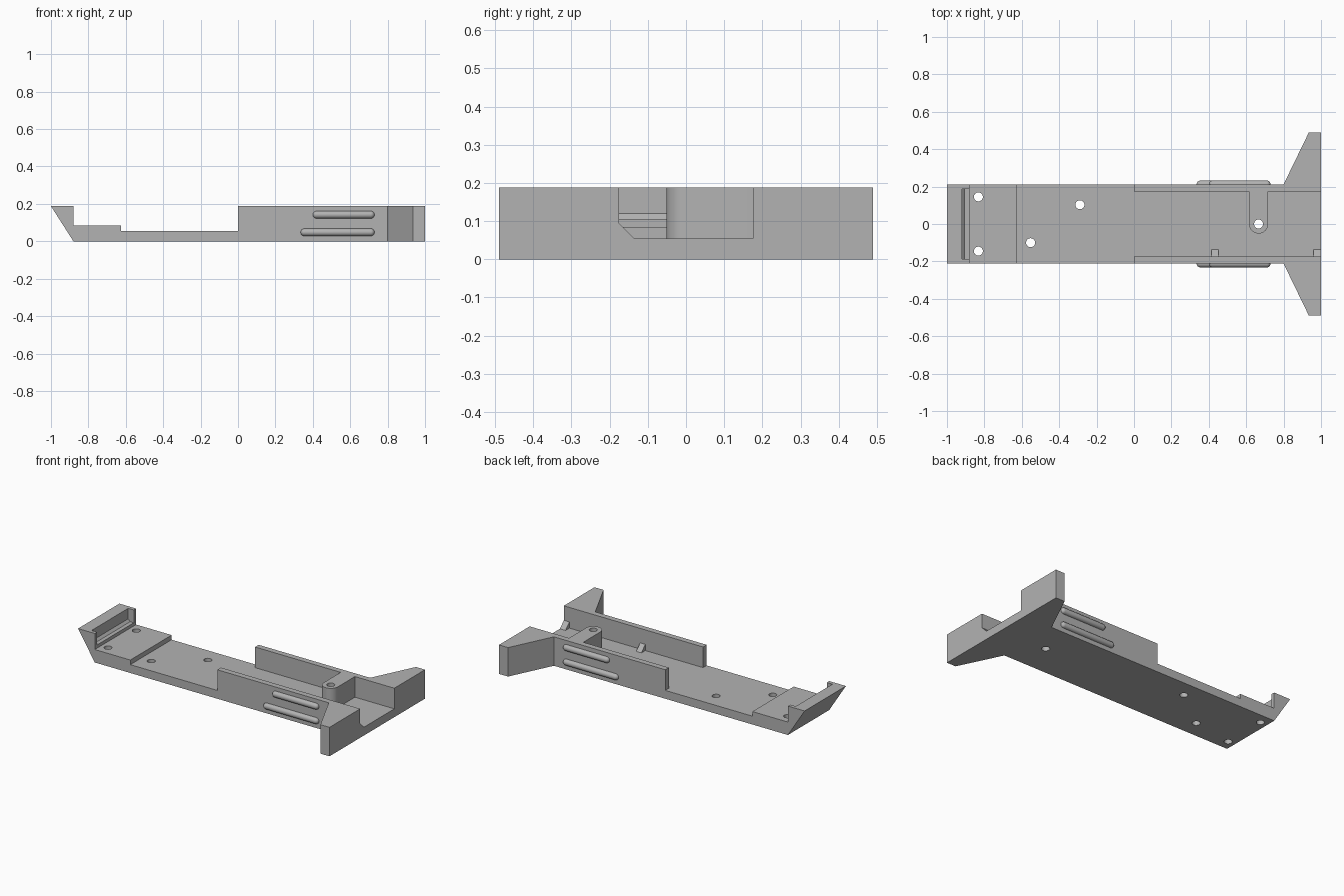
import bpy, bmesh, math
from mathutils import Matrix, Vector

if "Cube" in bpy.data.objects:
    bpy.data.objects.remove(bpy.data.objects["Cube"])

gray = bpy.data.materials.new("plain gray")
gray.use_nodes = True
gray.diffuse_color = (0.45, 0.45, 0.45, 1)
gray.node_tree.nodes["Principled BSDF"].inputs["Base Color"].default_value = gray.diffuse_color

TOP, FLOOR, STEP = 0.188, 0.054, 0.084
OUTER, INNER = 0.212, 0.175


def add_object(name, bm):
    bmesh.ops.recalc_face_normals(bm, faces=bm.faces)
    mesh = bpy.data.meshes.new(name)
    bm.to_mesh(mesh)
    bm.free()
    mesh.materials.append(gray)
    obj = bpy.data.objects.new(name, mesh)
    bpy.context.collection.objects.link(obj)
    return obj


def prism(name, profile, plane, low, high):
    """Extrude a 2D profile lying in the xy, xz or yz plane along the third axis."""
    place = {"xy": lambda a, b: (a, b, low),
             "xz": lambda a, b: (a, low, b),
             "yz": lambda a, b: (low, a, b)}[plane]
    axis = {"xy": Vector((0, 0, 1)), "xz": Vector((0, 1, 0)), "yz": Vector((1, 0, 0))}[plane]
    bm = bmesh.new()
    face = bm.faces.new([bm.verts.new(place(a, b)) for a, b in profile])
    out = bmesh.ops.extrude_face_region(bm, geom=[face], use_keep_orig=True)
    verts = [v for v in out["geom"] if isinstance(v, bmesh.types.BMVert)]
    bmesh.ops.translate(bm, verts=verts, vec=axis * (high - low))
    return add_object(name, bm)


def combine(target, tool, operation):
    """Apply a boolean and discard the tool."""
    mod = target.modifiers.new(operation.lower(), "BOOLEAN")
    mod.object, mod.operation, mod.solver = tool, operation, "EXACT"
    bpy.context.view_layer.objects.active = target
    bpy.ops.object.modifier_apply(modifier=mod.name)
    bpy.data.objects.remove(tool)


def smooth(obj):
    bpy.ops.object.select_all(action="DESELECT")
    obj.select_set(True)
    bpy.context.view_layer.objects.active = obj
    bpy.ops.object.shade_smooth_by_angle(angle=math.radians(30))


# Tray: long floor, raised step and slanted end block
tray = prism("tray", [(-0.88, 0), (1, 0), (1, FLOOR), (-0.625, FLOOR), (-0.625, STEP),
                      (-0.88, STEP), (-0.88, TOP), (-1, TOP)], "xz", -OUTER, OUTER)

# Side walls with flared ends
for s in (1, -1):
    plan = [(0, INNER), (0, OUTER), (0.8, OUTER), (0.935, 0.49), (1, 0.49), (1, INNER)]
    combine(tray, prism("wall", [(x, s * y) for x, y in plan], "xy", 0, TOP), "UNION")

# Round-nosed screw lug reaching in from the left wall
LUG_X, LUG_R = 0.666, 0.051
nose = [(LUG_X + LUG_R * math.cos(a), LUG_R * math.sin(a))
        for a in (-math.pi * i / 20 for i in range(21))]
lug = nose + [(LUG_X - LUG_R, 0.19), (LUG_X + LUG_R, 0.19)]
combine(tray, prism("lug", lug, "xy", 0.02, TOP), "UNION")

# Recess in the end block, with a sloped ledge
recess = [(-0.92, 0.25), (-0.92, 0.12), (-0.906, 0.105), (-0.85, 0.105), (-0.85, 0.25)]
combine(tray, prism("recess", recess, "xz", -0.188, 0.188), "DIFFERENCE")

# Screw holes
for x, y in [(-0.832, 0.145), (-0.832, -0.145), (-0.553, -0.1), (-0.289, 0.103), (LUG_X, 0)]:
    circle = [(x + 0.024 * math.cos(a), y + 0.024 * math.sin(a))
              for a in (math.tau * i / 32 for i in range(32))]
    combine(tray, prism("hole", circle, "xy", -0.1, 0.3), "DIFFERENCE")
smooth(tray)

# Triangular gussets along the right wall
for name, x0, x1 in (("middle_gusset", 0.415, 0.452), ("end_gusset", 0.96, 1)):
    prism(name, [(-INNER, FLOOR), (-0.135, FLOOR), (-INNER, 0.094)], "yz", x0, x1)


def grip_rib(name, x0, x1, y, z, r=0.02):
    """Round bar with domed ends: a sphere split in half and stretched along x."""
    bm = bmesh.new()
    bmesh.ops.create_uvsphere(bm, u_segments=24, v_segments=12, radius=r,
                              matrix=Matrix.Rotation(math.pi / 2, 4, "Y"))
    bmesh.ops.bisect_plane(bm, geom=bm.verts[:] + bm.edges[:] + bm.faces[:],
                           plane_co=(0.0001, 0, 0), plane_no=(1, 0, 0))
    half = (x1 - x0) / 2 - r
    for v in bm.verts:
        v.co.x += half if v.co.x > 0.00005 else -half
    bmesh.ops.translate(bm, verts=bm.verts, vec=((x0 + x1) / 2, y, z))
    smooth(add_object(name, bm))


# Grip ribs on both outer sides
for side, s in (("left", 1), ("right", -1)):
    grip_rib(side + "_upper_rib", 0.4, 0.73, s * OUTER, 0.142)
    grip_rib(side + "_lower_rib", 0.335, 0.73, s * OUTER, 0.048)
